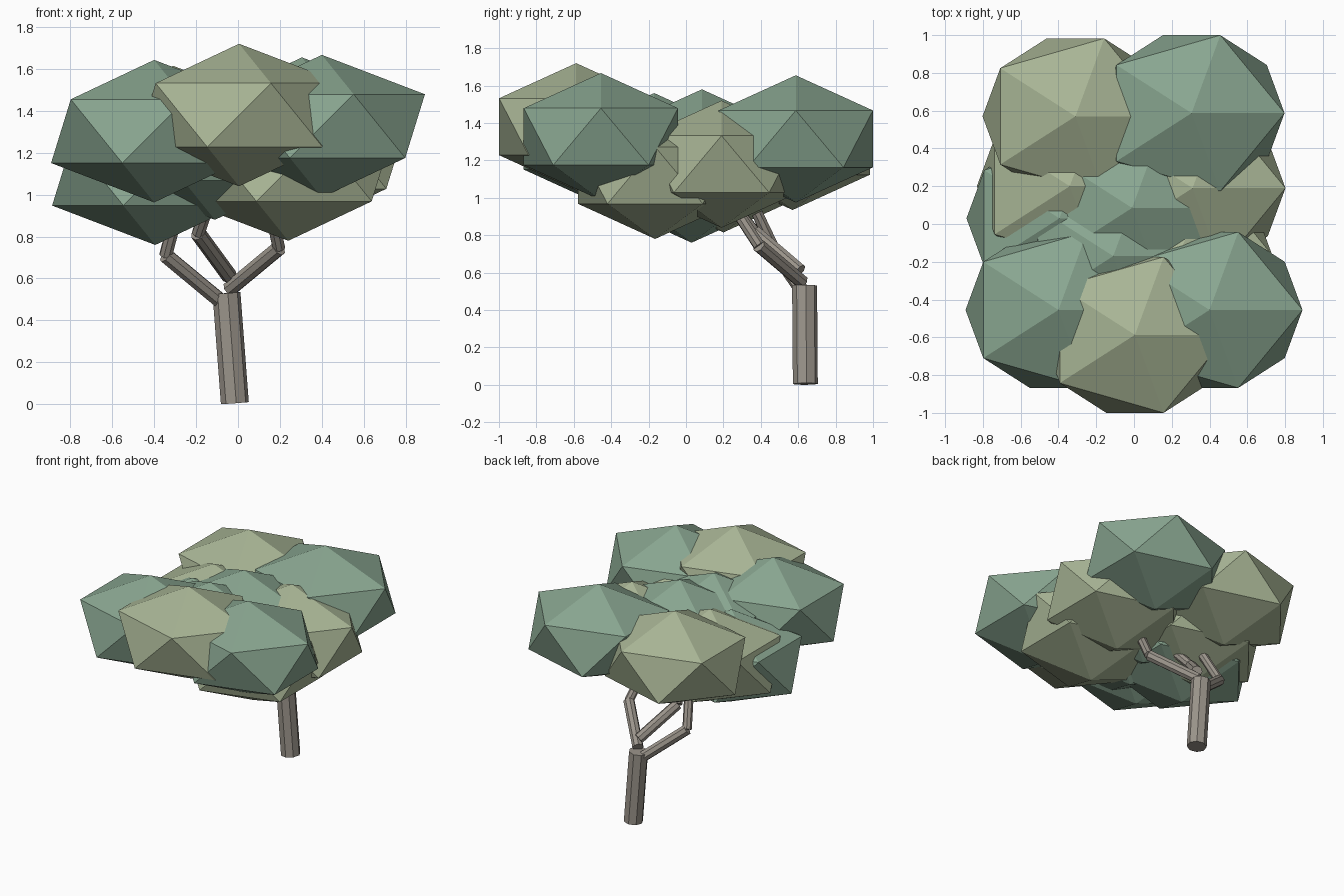
import bpy
from mathutils import Vector

if "Cube" in bpy.data.objects:
    bpy.data.objects.remove(bpy.data.objects["Cube"])


def material(name, rgb):
    m = bpy.data.materials.new(name)
    m.diffuse_color = (*rgb, 1)
    m.use_nodes = True
    m.node_tree.nodes["Principled BSDF"].inputs["Base Color"].default_value = m.diffuse_color
    return m


GREEN = material("cool_leaf", (0.25, 0.38, 0.28))
OLIVE = material("warm_leaf", (0.39, 0.46, 0.30))
BARK = material("bark", (0.33, 0.30, 0.26))


def leaf_clump(name, mat, centre):
    # Flattened icosahedron
    bpy.ops.mesh.primitive_ico_sphere_add(subdivisions=1, radius=1, location=centre)
    o = bpy.context.object
    o.name = name
    o.scale = (0.55, 0.485, 0.34)
    o.data.materials.append(mat)


def limb(name, start, end, radius):
    # Eight-sided cylinder between two points
    a, b = Vector(start), Vector(end)
    bpy.ops.mesh.primitive_cylinder_add(vertices=8, radius=radius, depth=(b - a).length,
                                        location=(a + b) / 2)
    o = bpy.context.object
    o.name = name
    o.rotation_mode = 'QUATERNION'
    o.rotation_quaternion = (b - a).to_track_quat('Z', 'Y')
    o.data.materials.append(BARK)


# Upper ring of foliage
leaf_clump("front_leaves", OLIVE, (0.005, -0.587, 1.38))
leaf_clump("front_left_leaves", GREEN, (-0.40, -0.455, 1.303))
leaf_clump("front_right_leaves", GREEN, (0.40, -0.455, 1.327))
leaf_clump("back_right_leaves", GREEN, (0.305, 0.587, 1.315))
leaf_clump("back_left_leaves", OLIVE, (-0.31, 0.57, 1.275))

# Inner and lower foliage
leaf_clump("centre_leaves", GREEN, (-0.01, 0.085, 1.24))
leaf_clump("inner_front_leaves", GREEN, (-0.11, -0.17, 1.22))
leaf_clump("lower_left_leaves", GREEN, (-0.395, 0.03, 1.10))
leaf_clump("lower_front_leaves", OLIVE, (0.24, -0.165, 1.12))
leaf_clump("right_leaves", OLIVE, (0.31, 0.19, 1.18))
leaf_clump("left_leaves", OLIVE, (-0.34, 0.20, 1.155))

# Trunk
limb("trunk", (-0.015, 0.638, 0.005), (-0.055, 0.634, 0.53), 0.067)

# Forked branches, each a lower and an upper limb
branches = {
    "right": [(-0.04, 0.62, 0.55), (0.195, 0.39, 0.745), (0.15, 0.25, 0.96)],
    "left": [(-0.08, 0.63, 0.49), (-0.345, 0.48, 0.71), (-0.28, 0.36, 0.96)],
    "middle": [(-0.04, 0.61, 0.61), (-0.19, 0.37, 0.815), (-0.14, 0.25, 0.96)],
}
for side, (p, q, r) in branches.items():
    limb(side + "_lower_branch", p, q, 0.038)
    limb(side + "_upper_branch", q, r, 0.032)
